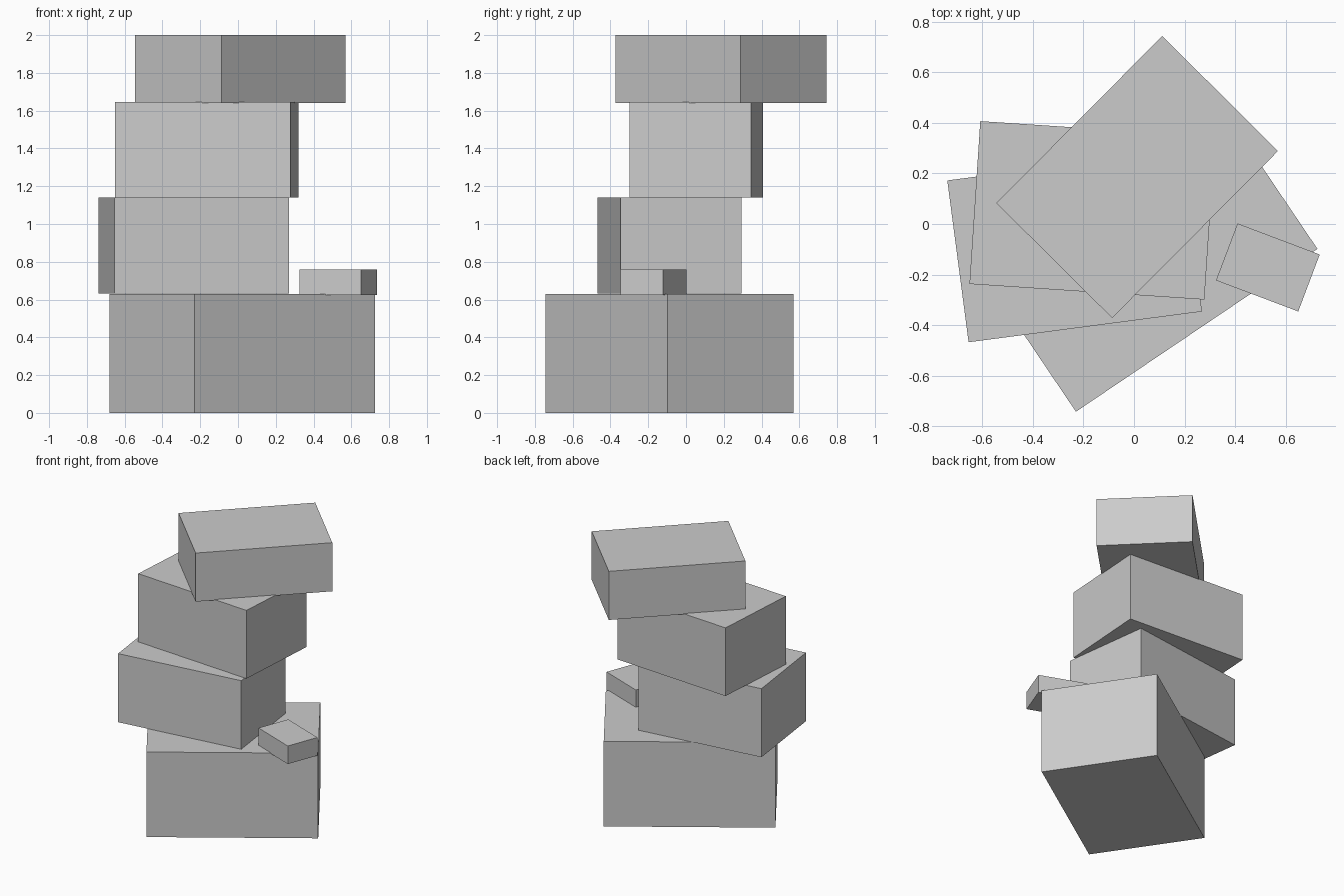
import bpy
from math import radians

if "Cube" in bpy.data.objects:
    bpy.data.objects.remove(bpy.data.objects["Cube"])


def block(name, center, size, z0, z1, angle):
    """Box with its footprint centred at center, turned about z, spanning z0 to z1."""
    bpy.ops.mesh.primitive_cube_add(
        size=1,
        location=(center[0], center[1], (z0 + z1) / 2),
        rotation=(0, 0, radians(angle)),
    )
    ob = bpy.context.object
    ob.name = name
    ob.scale = (size[0], size[1], z1 - z0)
    bpy.ops.object.transform_apply(location=False, rotation=False, scale=True)
    return ob


# Large base block
block("base_block", (0.023, -0.087), (1.153, 0.805), 0.0, 0.63, 34.0)

# Stacked blocks of the same footprint, each twisted differently
footprint = (0.932, 0.646)
block("lower_block", (-0.235, -0.087), footprint, 0.632, 1.14, 7.5)
block("middle_block", (-0.165, 0.054), footprint, 1.14, 1.645, -3.8)
block("top_block", (0.0125, 0.186), footprint, 1.64, 2.0, 45.2)

# Small stone resting on the edge of the base
block("small_block", (0.53, -0.172), (0.348, 0.241), 0.624, 0.758, -20.7)
